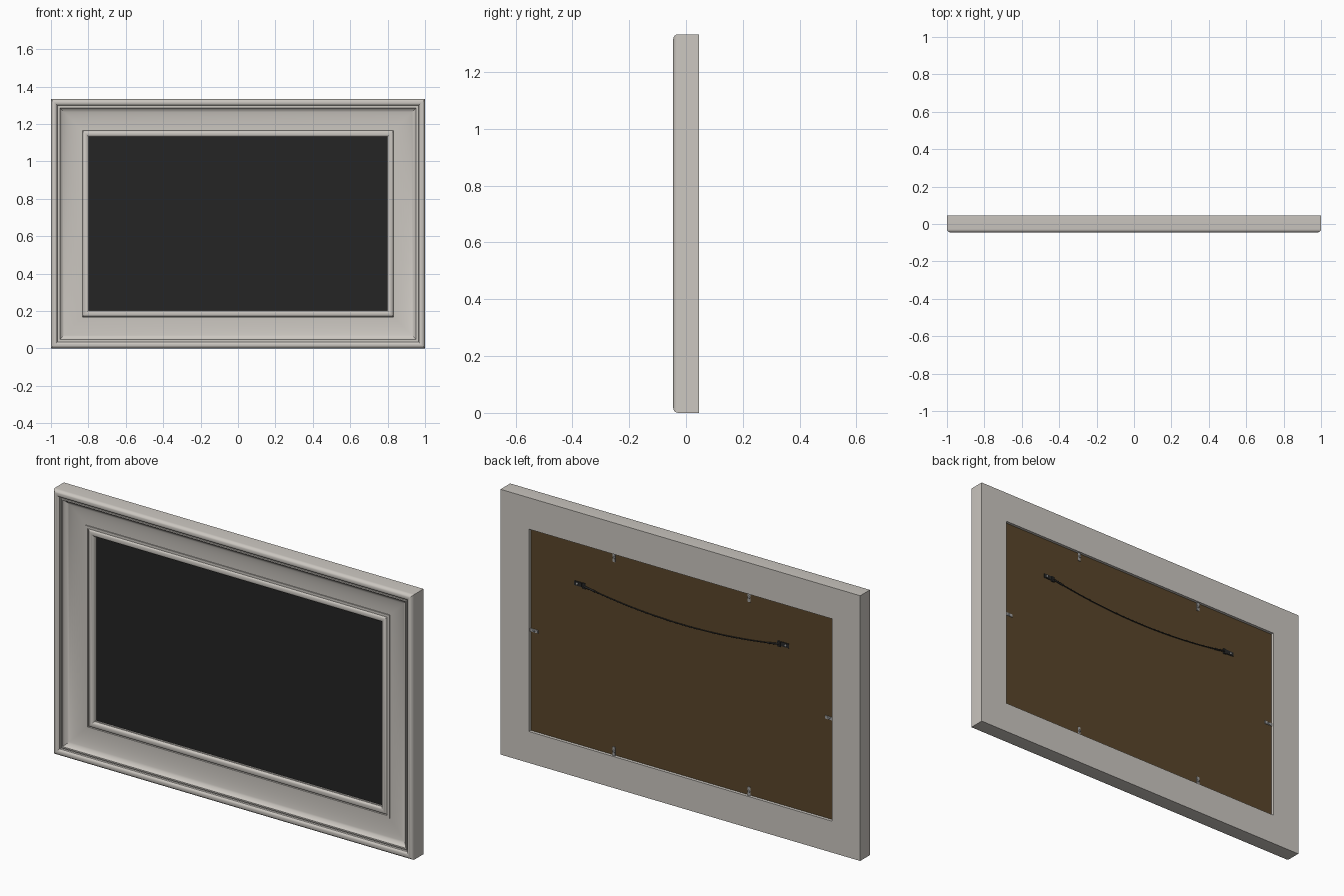
import bpy, bmesh, math
from mathutils import Vector

old = bpy.data.objects.get("Cube")
if old:
    bpy.data.objects.remove(old, do_unlink=True)

W, H = 1.0, 1.333 / 2          # outer half sizes
BACK = 0.045
BOARD_BACK = 0.033


def material(name, rgb, rough=0.6):
    m = bpy.data.materials.new(name)
    m.use_nodes = True
    m.diffuse_color = (*rgb, 1)
    b = m.node_tree.nodes["Principled BSDF"]
    b.inputs["Base Color"].default_value = (*rgb, 1)
    b.inputs["Roughness"].default_value = rough
    return m


paint = material("warm white paint", (0.60, 0.57, 0.53))
black = material("black panel", (0.018, 0.018, 0.018))
brown = material("brown backing", (0.10, 0.06, 0.023))
dark = material("dark metal", (0.02, 0.02, 0.02))
steel = material("steel", (0.35, 0.35, 0.35))


def finish(bm, name, mat, smooth=True):
    bmesh.ops.recalc_face_normals(bm, faces=bm.faces)
    me = bpy.data.meshes.new(name)
    bm.to_mesh(me)
    bm.free()
    me.materials.append(mat)
    ob = bpy.data.objects.new(name, me)
    bpy.context.collection.objects.link(ob)
    if smooth:
        bpy.ops.object.select_all(action='DESELECT')
        bpy.context.view_layer.objects.active = ob
        ob.select_set(True)
        bpy.ops.object.shade_smooth_by_angle(angle=math.radians(30))
    return ob


def box(name, center, size, mat, bevel=0):
    bm = bmesh.new()
    bmesh.ops.create_cube(bm, size=1)
    for v in bm.verts:
        v.co = Vector(center) + Vector(c * s for c, s in zip(v.co, size))
    if bevel:
        bmesh.ops.bevel(bm, geom=bm.edges[:], offset=bevel, segments=2, affect='EDGES')
    return finish(bm, name, mat, False)


def arc(cx, cy, rx, ry, a0, a1, n):
    angles = [math.radians(a0 + (a1 - a0) * i / n) for i in range(n + 1)]
    return [(cx + rx * math.cos(a), cy + ry * math.sin(a)) for a in angles]


# Moulding section: (inset from the outer edge, depth)
section = [(0, BACK)]
section += arc(0.018, -0.027, 0.018, 0.018, 180, 330, 10)      # rounded outer lip
section += [(0.034, -0.026), (0.040, -0.026), (0.040, -0.032), (0.047, -0.032)]
section += arc(0.155, -0.032, 0.108, 0.032, 180, 90, 12)       # scooped cove
section += [(0.155, -0.005), (0.168, -0.005), (0.168, 0.002)]
section += arc(0.185, 0.004, 0.016, 0.012, 180, 360, 8)        # inner bead
section += [(0.203, 0.004), (0.203, 0.016), (0.158, 0.016), (0.158, BACK)]

bm = bmesh.new()
rings = []
for d, y in section:
    rings.append([bm.verts.new((sx * (W - d), y, H + sz * (H - d)))
                  for sx, sz in ((-1, -1), (1, -1), (1, 1), (-1, 1))])
for a, b in zip(rings, rings[1:] + rings[:1]):
    for i in range(4):
        j = (i + 1) % 4
        bm.faces.new((a[i], a[j], b[j], b[i]))
finish(bm, "moulded_frame", paint)

# Picture panel and backing board
box("picture_panel", (0, 0.017, H), (1.68, 0.008, 1.01), black)
box("backing_board", (0, 0.027, H), (1.68, 0.012, 1.013), brown)


# Retaining clips around the backing: a tab with a screw head
def clip(name, x, z, across):
    size = (0.016, 0.004, 0.045) if across else (0.045, 0.004, 0.016)
    box(name + "_tab", (x, BOARD_BACK + 0.002, z), size, steel, 0.001)
    bm = bmesh.new()
    bmesh.ops.create_cone(bm, cap_ends=True, segments=12, radius1=0.007,
                          radius2=0.005, depth=0.005)
    for v in bm.verts:
        v.co = Vector((x + v.co.x, BOARD_BACK + 0.006 + v.co.z, z + v.co.y))
    finish(bm, name + "_screw", steel)


for side, s in (("left", 1), ("right", -1)):
    clip("upper_" + side + "_clip", s * 0.375, H + 0.487, True)
    clip("lower_" + side + "_clip", s * 0.375, H - 0.487, True)
    clip(side + "_clip", s * 0.82, H, False)

    # Wire hanger: plate, screw, ring and twisted wire end
    box(side + "_hanger_plate", (s * 0.575, BOARD_BACK + 0.002, 0.968),
        (0.045, 0.005, 0.022), dark, 0.001)
    box(side + "_hanger_loop", (s * 0.543, BOARD_BACK + 0.003, 0.966),
        (0.02, 0.006, 0.03), dark, 0.002)
    bm = bmesh.new()
    bmesh.ops.create_uvsphere(bm, u_segments=12, v_segments=6, radius=0.006)
    for v in bm.verts:
        v.co = Vector((s * 0.58 + v.co.x, BOARD_BACK + 0.005 + v.co.y * 0.6, 0.968 + v.co.z))
    finish(bm, side + "_hanger_screw", steel)


# Sagging wire, thicker where it is twisted back near the hangers
def tube(name, points, radius):
    cu = bpy.data.curves.new(name, 'CURVE')
    cu.dimensions = '3D'
    cu.bevel_depth = radius
    cu.bevel_resolution = 2
    cu.use_fill_caps = True
    sp = cu.splines.new('POLY')
    sp.points.add(len(points) - 1)
    for p, co in zip(sp.points, points):
        p.co = (*co, 1)
    cu.materials.append(dark)
    bpy.context.collection.objects.link(bpy.data.objects.new(name, cu))


def sag(x):
    return (x, BOARD_BACK + 0.005, 0.919 + 0.046 * (x / 0.54) ** 2)


tube("hanging_wire", [sag(-0.54 + 1.08 * i / 24) for i in range(25)], 0.0028)
for side, s in (("left", 1), ("right", -1)):
    tube(side + "_wire_twist", [sag(s * x) for x in (0.54, 0.52, 0.5, 0.48)], 0.0045)
